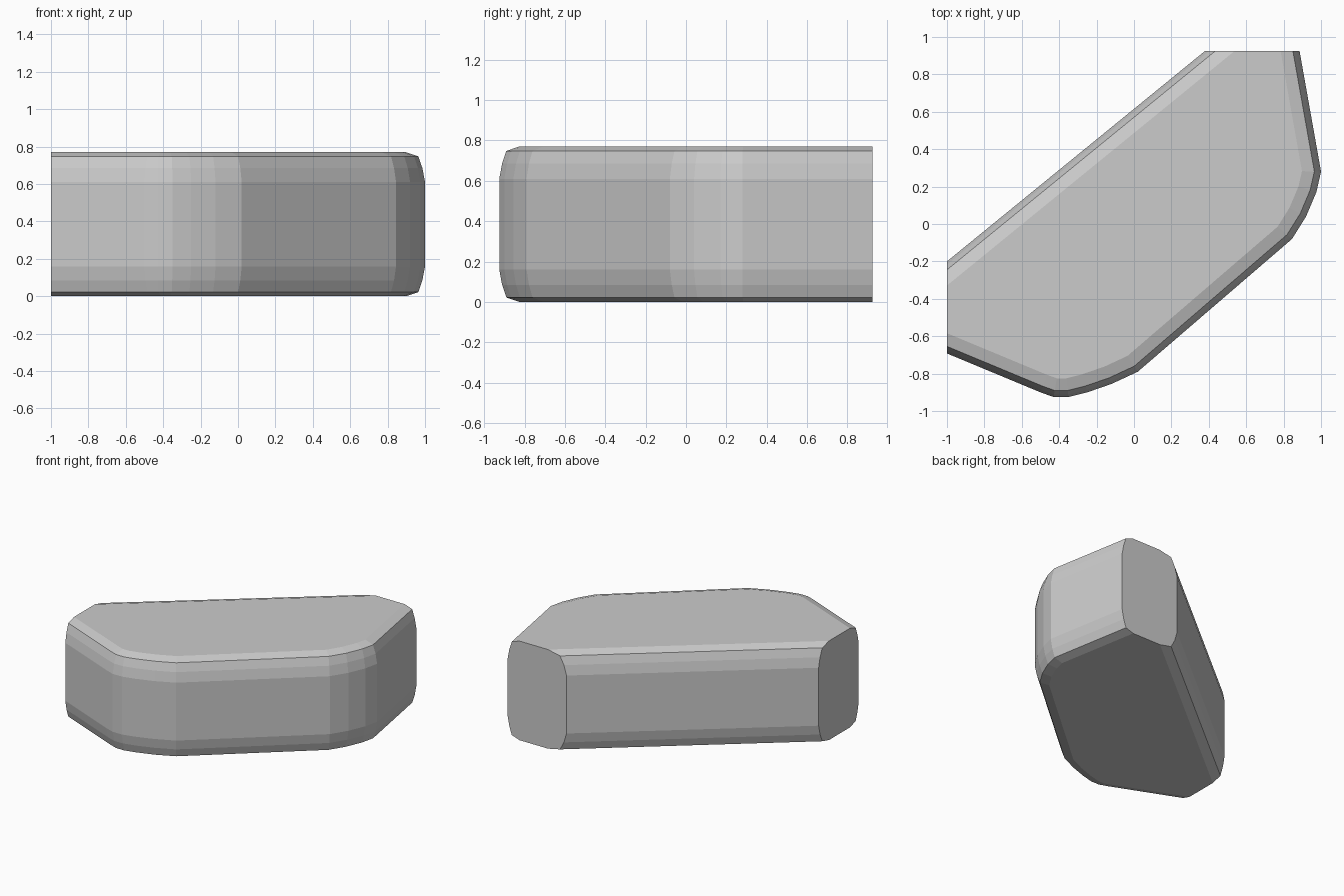
import bpy, bmesh
from mathutils import Vector

if "Cube" in bpy.data.objects:
    bpy.data.objects.remove(bpy.data.objects["Cube"])

HEIGHT = 0.77

# plan outline, counter-clockwise, sides run on past the two cut planes
outline = [Vector(p) for p in [
    (-1.40, -0.526), (-0.50, -0.90), (-0.43, -0.925), (-0.35, -0.925),
    (-0.25, -0.90), (-0.12, -0.855), (0.02, -0.79), (0.845, -0.08),
    (0.92, 0.04), (0.975, 0.17), (1.00, 0.28), (0.821, 1.285)]]

# edge rounding: (inset, height), mirrored to the top
lower = [(0.10, 0.0), (0.035, 0.022), (0.014, 0.085), (0.0, 0.16)]
profile = lower + [(d, HEIGHT - z) for d, z in reversed(lower)]


def inset(points, d):
    """Offset every side of a convex outline inwards by d."""
    result = []
    for i, p in enumerate(points):
        a = (p - points[i - 1]).normalized()
        b = (points[(i + 1) % len(points)] - p).normalized()
        na, nb = Vector((-a.y, a.x)), Vector((-b.y, b.x))
        result.append(p + (na + nb) * d / (1 + na.dot(nb)))
    return result


bm = bmesh.new()

# stacked rings joined into a rounded slab
rings = [[bm.verts.new((p.x, p.y, z)) for p in inset(outline, d)]
         for d, z in profile]
n = len(outline)
for r0, r1 in zip(rings, rings[1:]):
    for i in range(n):
        j = (i + 1) % n
        bm.faces.new((r0[i], r0[j], r1[j], r1[i]))
bm.faces.new(rings[0][::-1])
bm.faces.new(rings[-1])

# two flat cut ends
for co, no in (((-1, 0, 0), (-1, 0, 0)), ((0, 0.925, 0), (0, 1, 0))):
    cut = bmesh.ops.bisect_plane(
        bm, geom=bm.verts[:] + bm.edges[:] + bm.faces[:],
        plane_co=co, plane_no=no, clear_outer=True)
    edges = [e for e in cut["geom_cut"] if isinstance(e, bmesh.types.BMEdge)]
    bmesh.ops.contextual_create(bm, geom=edges)

bmesh.ops.recalc_face_normals(bm, faces=bm.faces[:])
mesh = bpy.data.meshes.new("rounded_block")
bm.to_mesh(mesh)
bm.free()
bpy.context.collection.objects.link(bpy.data.objects.new("rounded_block", mesh))
